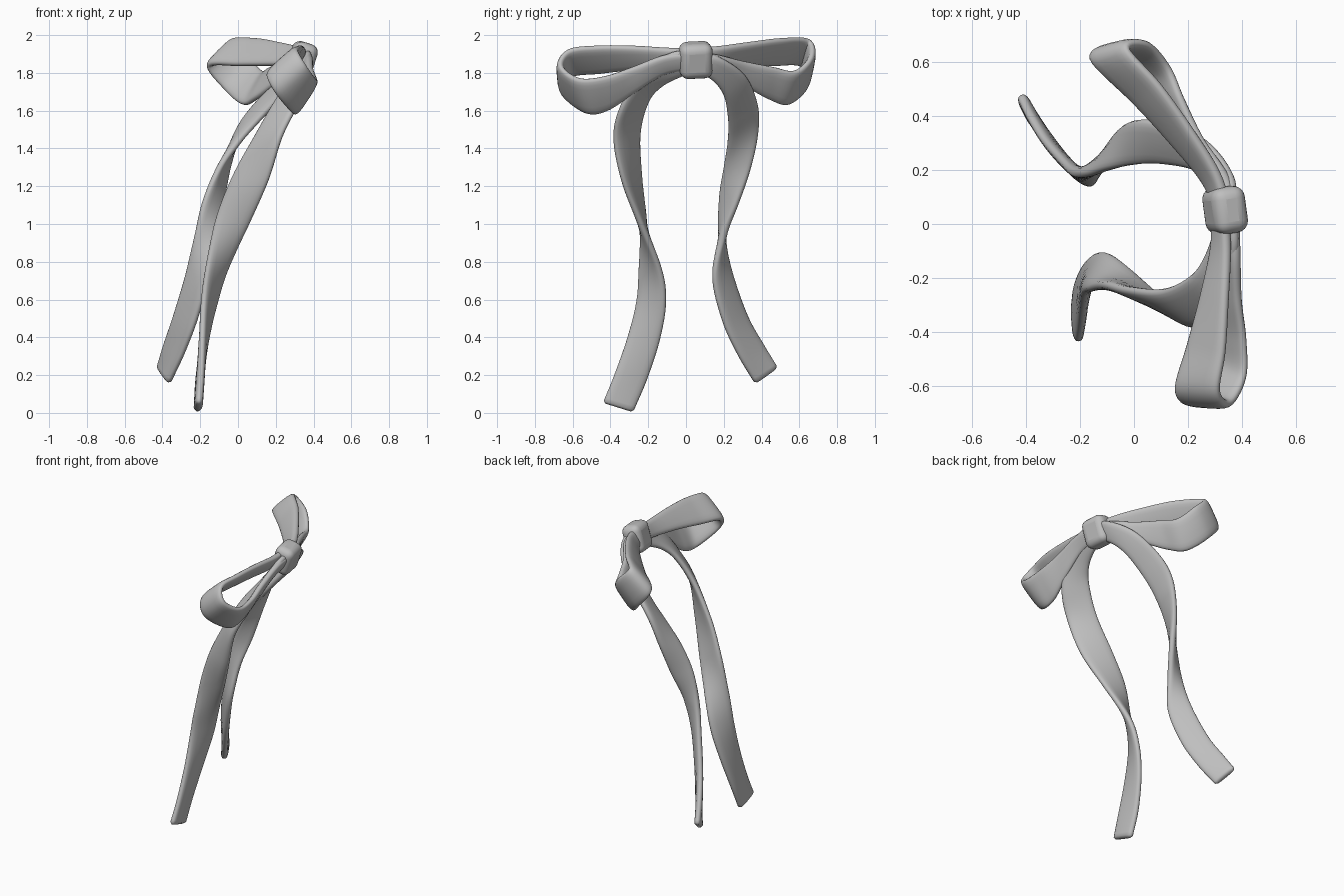
import bpy, bmesh, math
from mathutils import Vector

grey = bpy.data.materials.new("ribbon grey")
grey.diffuse_color = (0.52, 0.52, 0.52, 1)


def finish(ob, angle=60):
    ob.data.materials.append(grey)
    bpy.ops.object.select_all(action='DESELECT')
    ob.select_set(True)
    bpy.context.view_layer.objects.active = ob
    bpy.ops.object.shade_smooth_by_angle(angle=math.radians(angle))


def spline(pts, steps):
    """Smooth curve through the points."""
    p = [Vector(q) for q in pts]
    p = [2 * p[0] - p[1]] + p + [2 * p[-1] - p[-2]]
    out = []
    for i in range(1, len(p) - 2):
        a, b, c, d = p[i - 1:i + 3]
        for s in range(steps):
            t = s / steps
            out.append(0.5 * (2 * b + (c - a) * t + (2 * a - 5 * b + 4 * c - d) * t * t
                              + (3 * b - a - 3 * c + d) * t ** 3))
    out.append(p[-2])
    return out


def ribbon(name, stations, half=0.023, steps=8, sides=20):
    """Flat strap with rounded edges, lofted between two edge paths."""
    e1 = spline([s[:3] for s in stations], steps)
    e2 = spline([s[3:] for s in stations], steps)
    mid = [(a + b) / 2 for a, b in zip(e1, e2)]
    n = len(mid)
    frames = []
    for i in range(n):
        tan = (mid[min(i + 1, n - 1)] - mid[max(i - 1, 0)]).normalized()
        wide = (e2[i] - e1[i]) / 2
        frames.append((mid[i], wide, tan.cross(wide).normalized() * half, tan))
    # small inset rings round off both ends
    c, w, h, t = frames[0]
    frames.insert(0, (c - t * 0.012, w * 0.85, h * 0.5, t))
    c, w, h, t = frames[-1]
    frames.append((c + t * 0.012, w * 0.85, h * 0.5, t))
    bm = bmesh.new()
    rings = []
    for c, w, h, t in frames:
        ring = []
        for k in range(sides):
            a = 2 * math.pi * k / sides
            u, v = math.cos(a), math.sin(a)
            u = math.copysign(abs(u) ** 0.6, u)
            v = math.copysign(abs(v) ** 0.75, v)
            ring.append(bm.verts.new(c + w * u + h * v))
        rings.append(ring)
    for r, q in zip(rings, rings[1:]):
        for k in range(sides):
            j = (k + 1) % sides
            bm.faces.new((r[k], r[j], q[j], q[k]))
    bm.faces.new(rings[0])
    bm.faces.new(rings[-1])
    bmesh.ops.recalc_face_normals(bm, faces=bm.faces)
    me = bpy.data.meshes.new(name)
    bm.to_mesh(me)
    bm.free()
    ob = bpy.data.objects.new(name, me)
    bpy.context.collection.objects.link(ob)
    finish(ob)


# Each station: inner edge point, then outer edge point
ribbon("front_tail", [
    (0.31, 0.05, 1.80, 0.37, 0.05, 1.92),
    (0.30, -0.03, 1.78, 0.38, -0.09, 1.90),
    (0.26, -0.13, 1.73, 0.36, -0.24, 1.79),
    (0.20, -0.20, 1.65, 0.31, -0.34, 1.63),
    (0.10, -0.245, 1.48, 0.23, -0.38, 1.46),
    (-0.03, -0.24, 1.25, 0.16, -0.335, 1.23),
    (-0.12, -0.225, 1.02, 0.06, -0.24, 1.0),
    (-0.165, -0.245, 0.78, -0.06, -0.13, 0.75),
    (-0.185, -0.26, 0.60, -0.12, -0.108, 0.57),
    (-0.19, -0.31, 0.40, -0.17, -0.14, 0.38),
    (-0.195, -0.38, 0.20, -0.205, -0.205, 0.18),
    (-0.205, -0.435, 0.065, -0.215, -0.275, 0.015)])

ribbon("back_tail", [
    (0.31, 0.05, 1.80, 0.37, 0.05, 1.92),
    (0.30, 0.13, 1.77, 0.36, 0.18, 1.88),
    (0.23, 0.20, 1.68, 0.26, 0.31, 1.79),
    (0.10, 0.225, 1.54, 0.11, 0.375, 1.65),
    (0.0, 0.22, 1.43, 0.01, 0.385, 1.51),
    (-0.10, 0.20, 1.30, -0.045, 0.35, 1.32),
    (-0.18, 0.18, 1.13, -0.08, 0.275, 1.11),
    (-0.23, 0.19, 0.94, -0.12, 0.195, 0.93),
    (-0.275, 0.245, 0.73, -0.155, 0.145, 0.72),
    (-0.34, 0.325, 0.51, -0.22, 0.195, 0.49),
    (-0.39, 0.41, 0.36, -0.29, 0.275, 0.31),
    (-0.42, 0.478, 0.25, -0.36, 0.36, 0.165)])

# Loops run out along the upper strap, fold at the tip and come back below
ribbon("front_loop", [
    (0.30, 0.03, 1.84, 0.34, 0.03, 1.93),
    (0.29, -0.10, 1.83, 0.35, -0.10, 1.93),
    (0.25, -0.27, 1.82, 0.345, -0.28, 1.94),
    (0.20, -0.45, 1.80, 0.335, -0.47, 1.94),
    (0.155, -0.61, 1.78, 0.315, -0.62, 1.92),
    (0.20, -0.65, 1.69, 0.36, -0.665, 1.84),
    (0.285, -0.53, 1.59, 0.41, -0.57, 1.77),
    (0.30, -0.42, 1.60, 0.41, -0.43, 1.78),
    (0.32, -0.28, 1.69, 0.39, -0.28, 1.83),
    (0.33, -0.12, 1.79, 0.385, -0.12, 1.89),
    (0.33, 0.03, 1.82, 0.38, 0.03, 1.91)])

ribbon("back_loop", [
    (0.31, 0.06, 1.84, 0.35, 0.06, 1.93),
    (0.25, 0.17, 1.84, 0.31, 0.19, 1.94),
    (0.14, 0.30, 1.84, 0.22, 0.34, 1.96),
    (0.0, 0.45, 1.84, 0.10, 0.51, 1.98),
    (-0.16, 0.61, 1.835, -0.02, 0.65, 1.975),
    (-0.08, 0.63, 1.72, 0.055, 0.665, 1.89),
    (0.02, 0.54, 1.635, 0.13, 0.58, 1.81),
    (0.09, 0.44, 1.66, 0.18, 0.46, 1.83),
    (0.19, 0.31, 1.73, 0.25, 0.31, 1.86),
    (0.28, 0.18, 1.80, 0.34, 0.18, 1.89),
    (0.33, 0.06, 1.82, 0.38, 0.06, 1.91)])

# Knot: soft rounded block wrapped around the middle
bpy.ops.mesh.primitive_cube_add(size=1, location=(0.338, 0.052, 1.868),
                                rotation=(0.05, 0.3, 0.15))
knot = bpy.context.object
knot.name = "knot"
knot.scale = (0.13, 0.175, 0.19)
bpy.ops.object.transform_apply(location=False, rotation=False, scale=True)
bev = knot.modifiers.new("round", 'BEVEL')
bev.width = 0.045
bev.segments = 5
finish(knot)
